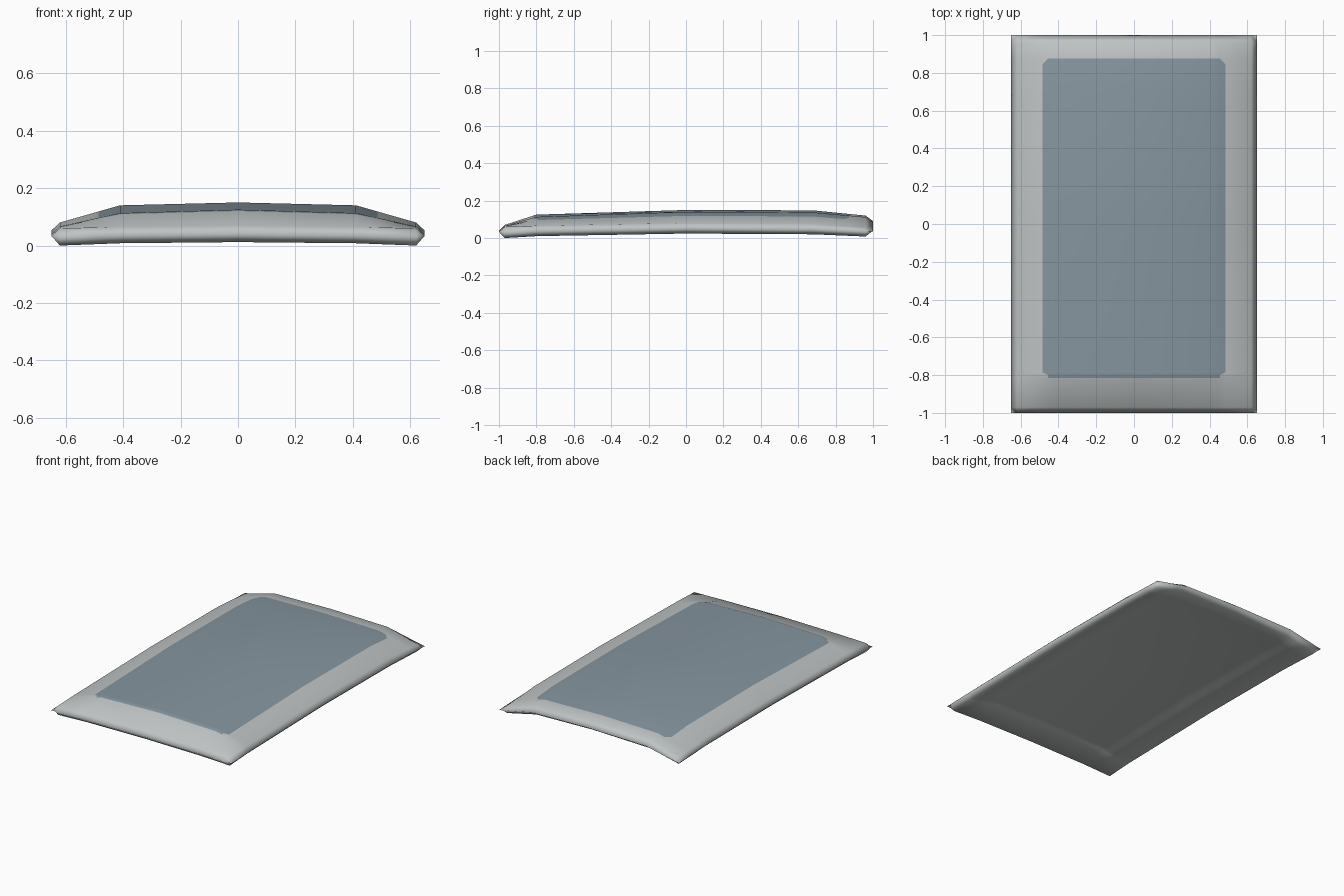
import bpy, bmesh

if "Cube" in bpy.data.objects:
    bpy.data.objects.remove(bpy.data.objects["Cube"])

# Height stations of the half shell (mirrored in x): rows are x, columns are y
XB = [0, 0.41, 0.62, 0.65]
YB = [-1, -0.97, -0.80, 0, 0.68, 0.96, 1]
TOP = [[.040, .070, .125, .150, .148, .120, .090],
       [.036, .065, .113, .140, .137, .112, .083],
       [.033, .060, .066, .080, .076, .056, .040],
       [.033, .034, .038, .052, .047, .037, .035]]
BOTTOM = [[.040, .012, .060, .085, .083, .065, .090],
          [.036, .008, .052, .075, .072, .055, .083],
          [.033, .000, .010, .024, .020, .008, .040],
          [.033, .034, .038, .052, .047, .037, .035]]

# Rounded window: half width, front, back and corner cut
PX, PY0, PY1, CUT = 0.485, -0.815, 0.875, 0.03


def locate(stations, v):
    for i in range(len(stations) - 1):
        if v <= stations[i + 1] + 1e-9:
            return i, (v - stations[i]) / (stations[i + 1] - stations[i])


def height(table, x, y):
    i, s = locate(XB, abs(x))
    j, t = locate(YB, y)
    a = table[i][j] * (1 - t) + table[i][j + 1] * t
    b = table[i + 1][j] * (1 - t) + table[i + 1][j + 1] * t
    return a * (1 - s) + b * s


def material(name, rgb):
    m = bpy.data.materials.new(name)
    m.diffuse_color = (*rgb, 1)
    m.use_nodes = True
    m.node_tree.nodes["Principled BSDF"].inputs["Base Color"].default_value = m.diffuse_color
    return m


half = XB + [PX - CUT, PX]
xs = sorted(set(half + [-x for x in half]))
ys = sorted(set(YB + [PY0, PY0 + CUT, PY1 - CUT, PY1]))
nx, ny = len(xs), len(ys)

bm = bmesh.new()
top, low = {}, {}
for i, x in enumerate(xs):
    for j, y in enumerate(ys):
        top[i, j] = bm.verts.new((x, y, height(TOP, x, y)))
        rim = i in (0, nx - 1) or j in (0, ny - 1)
        low[i, j] = top[i, j] if rim else bm.verts.new((x, y, height(BOTTOM, x, y)))


def in_window(face):
    c = face.calc_center_median()
    dx = PX - abs(c.x)
    dy = min(c.y - PY0, PY1 - c.y)
    return dx > 0 and dy > 0 and dx + dy > CUT


for i in range(nx - 1):
    for j in range(ny - 1):
        ring = [(i, j), (i + 1, j), (i + 1, j + 1), (i, j + 1)]
        cx, cy = (xs[i] + xs[i + 1]) / 2, (ys[j] + ys[j + 1]) / 2
        # Top skin: window corners are split on the diagonal that rounds them
        rising = (cx > 0) != (cy > 0)
        if rising:
            tris = [(0, 1, 2), (0, 2, 3)]
        else:
            tris = [(0, 1, 3), (1, 2, 3)]
        for t in tris:
            f = bm.faces.new([top[ring[k]] for k in t])
            f.material_index = 1 if in_window(f) else 0
        # Underside; rim corner cells share three vertices with the top
        if all(low[r] is top[r] for r in ring):
            continue
        for t in tris:
            vs = [low[ring[k]] for k in reversed(t)]
            if bm.faces.get(vs) is None:
                bm.faces.new(vs)

bm.normal_update()
for f in bm.faces:
    f.smooth = True

mesh = bpy.data.meshes.new("roof_panel")
bm.to_mesh(mesh)
bm.free()
mesh.materials.append(material("light grey shell", (0.52, 0.55, 0.55)))
mesh.materials.append(material("blue grey window", (0.24, 0.305, 0.35)))
panel = bpy.data.objects.new("roof_panel", mesh)
bpy.context.collection.objects.link(panel)
